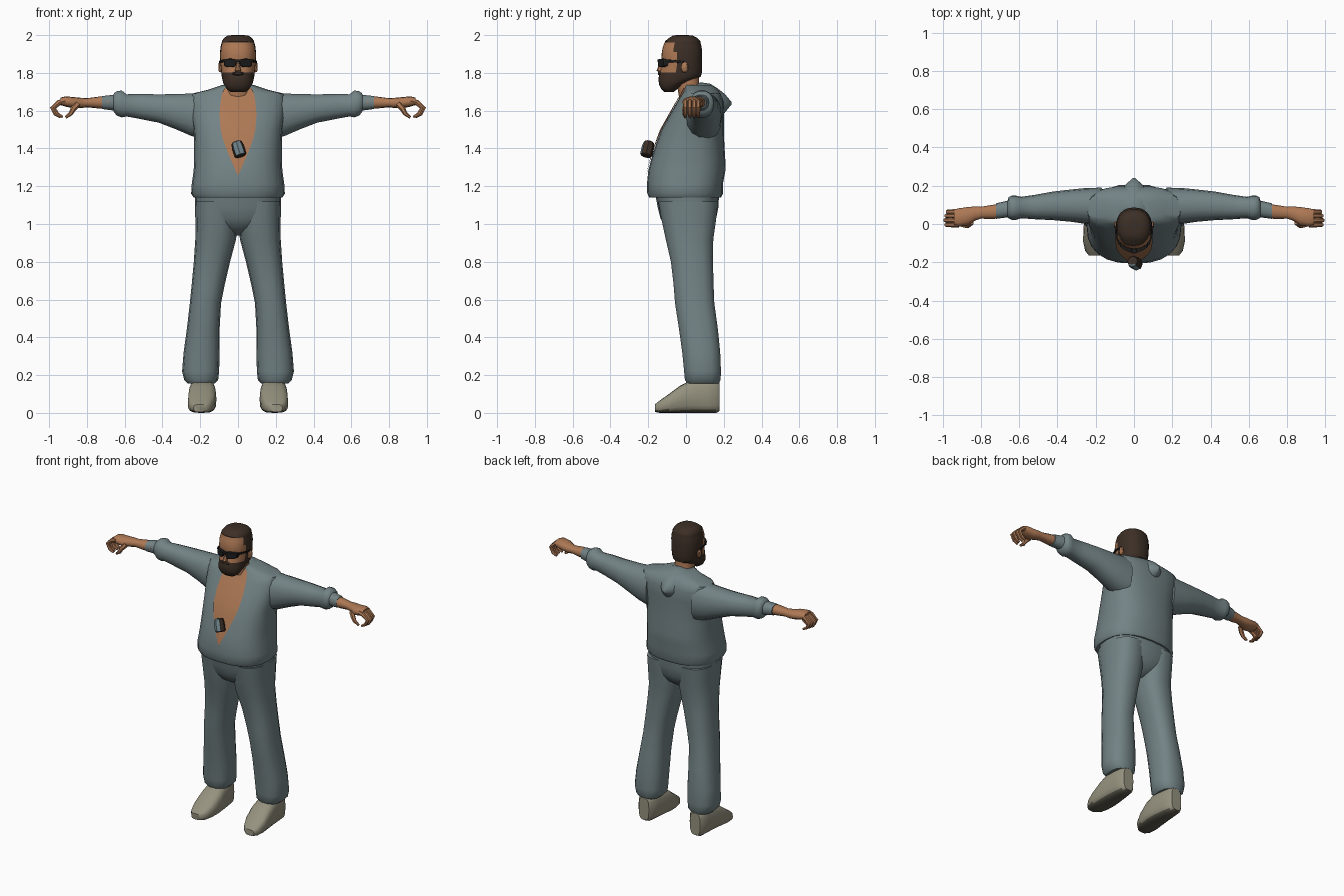
import bpy, bmesh, math
from mathutils import Vector
from mathutils.bvhtree import BVHTree


def mat(name, r, g, b):
    m = bpy.data.materials.new(name)
    m.diffuse_color = (r, g, b, 1)
    return m


SUIT = mat("grey_blue_cloth", 0.17, 0.225, 0.235)
SKIN = mat("tan_skin", 0.42, 0.19, 0.09)
HAIR = mat("dark_brown_hair", 0.045, 0.028, 0.019)
SHOE = mat("beige_shoe", 0.30, 0.285, 0.21)
SOLE = mat("dark_sole", 0.10, 0.095, 0.07)
LENS = mat("black_lens", 0.012, 0.012, 0.012)
STEEL = mat("blue_grey_metal", 0.16, 0.23, 0.26)


def finish(ob, mats, mirror=False, angle=45):
    for m in mats:
        ob.data.materials.append(m)
    bpy.ops.object.select_all(action='DESELECT')
    bpy.context.view_layer.objects.active = ob
    ob.select_set(True)
    bpy.ops.object.shade_smooth_by_angle(angle=math.radians(angle))
    if mirror:
        ob.modifiers.new("mirror", 'MIRROR')
    return ob


def loft(name, axis, rings, mats, n=16, p=2.3, mirror=False, rule=None, bend=None, angle=45):
    """Rounded rings (t, a0, a1, b0, b1) stacked along an axis and capped."""
    bm = bmesh.new()
    loops = []
    for t, a0, a1, b0, b1 in rings:
        loop = []
        for i in range(n):
            q = 2 * math.pi * i / n
            c, s = math.cos(q), math.sin(q)
            a = (a0 + a1) / 2 + (a1 - a0) / 2 * math.copysign(abs(c) ** (2 / p), c)
            b = (b0 + b1) / 2 + (b1 - b0) / 2 * math.copysign(abs(s) ** (2 / p), s)
            co = Vector({'x': (t, a, b), 'y': (a, t, b), 'z': (a, b, t)}[axis])
            loop.append(bm.verts.new(bend(co) if bend else co))
        loops.append(loop)
    for u, v in zip(loops, loops[1:]):
        for i in range(n):
            bm.faces.new((u[i], u[(i + 1) % n], v[(i + 1) % n], v[i]))
    bm.faces.new(loops[0])
    bm.faces.new(loops[-1])
    bmesh.ops.recalc_face_normals(bm, faces=bm.faces)
    if rule:
        for f in bm.faces:
            f.material_index = rule(f.calc_center_median(), f.normal)
    me = bpy.data.meshes.new(name)
    bm.to_mesh(me)
    bm.free()
    ob = bpy.data.objects.new(name, me)
    bpy.context.collection.objects.link(ob)
    return finish(ob, mats, mirror, angle)


def tube(name, pts, m):
    """Tapered tube through (x, y, z, radius) points, mirrored to both sides."""
    cu = bpy.data.curves.new(name, 'CURVE')
    cu.dimensions, cu.bevel_depth, cu.bevel_resolution, cu.use_fill_caps = '3D', 1.0, 1, True
    sp = cu.splines.new('POLY')
    sp.points.add(len(pts) - 1)
    for q, (x, y, z, r) in zip(sp.points, pts):
        q.co, q.radius = (x, y, z, 1), r
    ob = bpy.data.objects.new(name, cu)
    bpy.context.collection.objects.link(ob)
    bpy.ops.object.select_all(action='DESELECT')
    bpy.context.view_layer.objects.active = ob
    ob.select_set(True)
    bpy.ops.object.convert(target='MESH')
    return finish(bpy.context.object, [m], True)


# Jacket body
def sym(t, w, b0, b1):
    return (t, -w, w, b0, b1)


torso = loft("jacket_body", 'z', [
    sym(1.14, .235, -.195, .185), sym(1.16, .248, -.205, .195), sym(1.21, .245, -.207, .195),
    sym(1.28, .235, -.20, .208), sym(1.34, .232, -.185, .208), sym(1.42, .232, -.16, .203),
    sym(1.50, .235, -.13, .20), sym(1.58, .25, -.085, .20), sym(1.65, .255, -.045, .20),
    sym(1.69, .245, -.02, .185), sym(1.71, .16, -.01, .17), sym(1.735, .085, -.01, .14)],
    [SUIT], n=24, p=2.5)

# Bare chest inside the open jacket, laid just over the jacket front
bm = bmesh.new()
tb = bmesh.new()
tb.from_mesh(torso.data)
tree = BVHTree.FromBMesh(tb)
rows = []
for z, w in [(1.72, .07), (1.69, .085), (1.65, .092), (1.58, .098), (1.5, .092), (1.45, .08),
             (1.4, .062), (1.35, .042), (1.3, .02), (1.26, .002)]:
    row = []
    for i in range(9):
        x = w * (i / 4 - 1)
        hit = tree.ray_cast(Vector((x, -1, z)), Vector((0, 1, 0)))[0]
        row.append(bm.verts.new((x, hit.y - .007, z)))
    rows.append(row)
for u, v in zip(rows, rows[1:]):
    for i in range(8):
        bm.faces.new((u[i], v[i], v[i + 1], u[i + 1]))
me = bpy.data.meshes.new("bare_chest")
bm.to_mesh(me)
chest = bpy.data.objects.new("bare_chest", me)
bpy.context.collection.objects.link(chest)
finish(chest, [SKIN])

# Wide sleeves with a rolled cuff
loft("sleeve", 'x', [
    (.17, .0, .19, 1.44, 1.70), (.25, .0, .188, 1.465, 1.693), (.33, .012, .18, 1.50, 1.69),
    (.42, .02, .17, 1.535, 1.688), (.52, .025, .152, 1.555, 1.69), (.59, .03, .142, 1.568, 1.688),
    (.615, .022, .148, 1.563, 1.708), (.64, .022, .148, 1.572, 1.705), (.655, .03, .14, 1.588, 1.695),
    (.66, .035, .122, 1.60, 1.685), (.72, .027, .108, 1.608, 1.678)], [SUIT], n=14, mirror=True)

# Hood hanging on the back
def droop(c):
    d = c.y - .03
    return Vector((c.x, c.y, c.z - 2.0 * d * d))


loft("hood", 'y', [
    sym(.03, .075, 1.69, 1.735), sym(.08, .092, 1.665, 1.755), sym(.13, .092, 1.64, 1.762),
    sym(.17, .075, 1.63, 1.755), sym(.205, .045, 1.65, 1.75), sym(.24, .006, 1.72, 1.735)],
    [SUIT], n=12, p=1.8, bend=droop, angle=60)

# Trousers
loft("trouser_seat", 'z', [
    sym(.94, .02, -.04, .08), sym(.98, .13, -.105, .135), sym(1.03, .215, -.135, .16),
    sym(1.09, .226, -.15, .172), sym(1.17, .23, -.165, .175)], [SUIT], n=20, p=2.6)
loft("trouser_leg", 'z', [
    (.155, .125, .265, .005, .175), (.175, .105, .285, -.008, .185), (.22, .10, .296, -.012, .187),
    (.32, .097, .288, -.022, .183), (.45, .097, .27, -.04, .17), (.58, .09, .255, -.06, .152),
    (.68, .07, .245, -.068, .148), (.80, .042, .234, -.082, .145), (.92, .01, .226, -.11, .147),
    (1.02, .0, .226, -.132, .162), (1.12, .0, .228, -.15, .172)], [SUIT], n=14, p=2.5, mirror=True)

# Shoes with dark soles
loft("shoe", 'y', [
    (-.165, .17, .235, .005, .045), (-.14, .142, .255, .0, .065), (-.09, .122, .266, .0, .10),
    (-.03, .114, .264, .0, .145), (.03, .118, .26, .0, .175), (.11, .13, .252, .0, .18),
    (.16, .14, .245, .0, .175), (.178, .155, .23, .01, .16)], [SHOE, SOLE], n=16, p=3.2,
    mirror=True, rule=lambda c, nr: int(nr.z < -.6))

# Neck and head, coloured into hair, beard and face
loft("neck", 'z', [sym(1.66, .07, -.035, .09), sym(1.72, .06, -.045, .07), sym(1.80, .06, -.05, .07)],
     [SKIN], n=12)


def head_colour(c, nr):
    if c.z > 1.963:
        return 1
    if c.z < 1.80:
        return int(c.y < 0 or c.z > 1.765)
    return int(c.y > (-.065 if c.z > 1.92 else -.05))


loft("head", 'z', [
    sym(1.70, .04, -.115, -.065), sym(1.715, .06, -.132, -.045), sym(1.74, .076, -.143, -.01),
    sym(1.765, .083, -.146, .05), sym(1.78, .086, -.144, .078), sym(1.802, .088, -.138, .084),
    sym(1.83, .091, -.132, .086), sym(1.86, .094, -.126, .086), sym(1.88, .095, -.13, .086),
    sym(1.91, .095, -.128, .086), sym(1.94, .092, -.122, .082), sym(1.962, .086, -.112, .076),
    sym(1.967, .086, -.112, .076), sym(1.985, .074, -.09, .06), sym(1.997, .055, -.07, .035),
    sym(2.0, .03, -.05, .01)], [SKIN, HAIR], n=32, rule=head_colour)
loft("moustache", 'y', [sym(-.148, .02, 1.79, 1.805), sym(-.12, .045, 1.775, 1.812)], [HAIR], n=10)
loft("nose", 'z', [sym(1.803, .012, -.145, -.12), sym(1.812, .017, -.156, -.11),
                   sym(1.835, .011, -.147, -.11), sym(1.865, .006, -.134, -.11)], [SKIN], n=8)
loft("ear", 'x', [(.08, -.025, .005, 1.80, 1.85), (.098, -.025, .012, 1.803, 1.858),
                  (.104, -.018, .008, 1.812, 1.85)], [SKIN], n=10, mirror=True)

# Sunglasses wrapped around the face
def wrap(c):
    return Vector((c.x, c.y + 6 * c.x * c.x, c.z))


loft("sunglass_lens", 'y', [(-.15, .01, .073, 1.832, 1.874), (-.125, .008, .075, 1.83, 1.876)],
     [LENS], n=16, p=3, mirror=True, bend=wrap)
loft("sunglass_bridge", 'y', [sym(-.152, .014, 1.858, 1.872), sym(-.13, .014, 1.858, 1.872)],
     [LENS], n=8, p=4)
loft("sunglass_arm", 'y', [(-.11, .068, .08, 1.857, 1.872), (-.06, .088, .097, 1.855, 1.868),
                           (-.01, .094, .101, 1.85, 1.862)], [LENS], n=8, p=4, mirror=True)

# Forearm, palm and curled fingers
loft("forearm", 'x', [
    (.68, .032, .105, 1.612, 1.676), (.74, .026, .10, 1.612, 1.674), (.80, .028, .09, 1.618, 1.666),
    (.83, .018, .092, 1.614, 1.668), (.87, -.008, .088, 1.612, 1.672), (.915, -.014, .082, 1.622, 1.676),
    (.94, -.008, .075, 1.63, 1.668)], [SKIN], n=12, mirror=True)
for i, y in enumerate((-.004, .02, .043, .064)):
    d = -.006 * abs(i - 1)
    tube("finger_%d" % (i + 1), [
        (.915, y, 1.652, .014), (.95 + d, y, 1.645, .0135), (.985 + d, y, 1.615, .012),
        (.968 + d, y, 1.582, .011), (.94 + d, y, 1.566, .007)], SKIN)
tube("thumb", [(.85, .01, 1.635, .017), (.872, -.008, 1.61, .015), (.885, -.008, 1.585, .012),
               (.912, -.004, 1.564, .007)], SKIN)

# Tilted pendant in front of the chest
pendant = loft("pendant", 'z', [
    sym(-.042, .026, -.026, .026), sym(-.036, .033, -.033, .033), sym(.012, .033, -.033, .033),
    sym(.036, .028, -.028, .028), sym(.042, .018, -.018, .018)], [HAIR, STEEL], n=8, p=2,
    rule=lambda c, nr: int(c.z > -.02 and c.y < -.01 and abs(c.x) < .026), angle=25)
pendant.location = (.003, -.203, 1.398)
pendant.rotation_euler = (math.radians(-12), math.radians(-18), 0)
